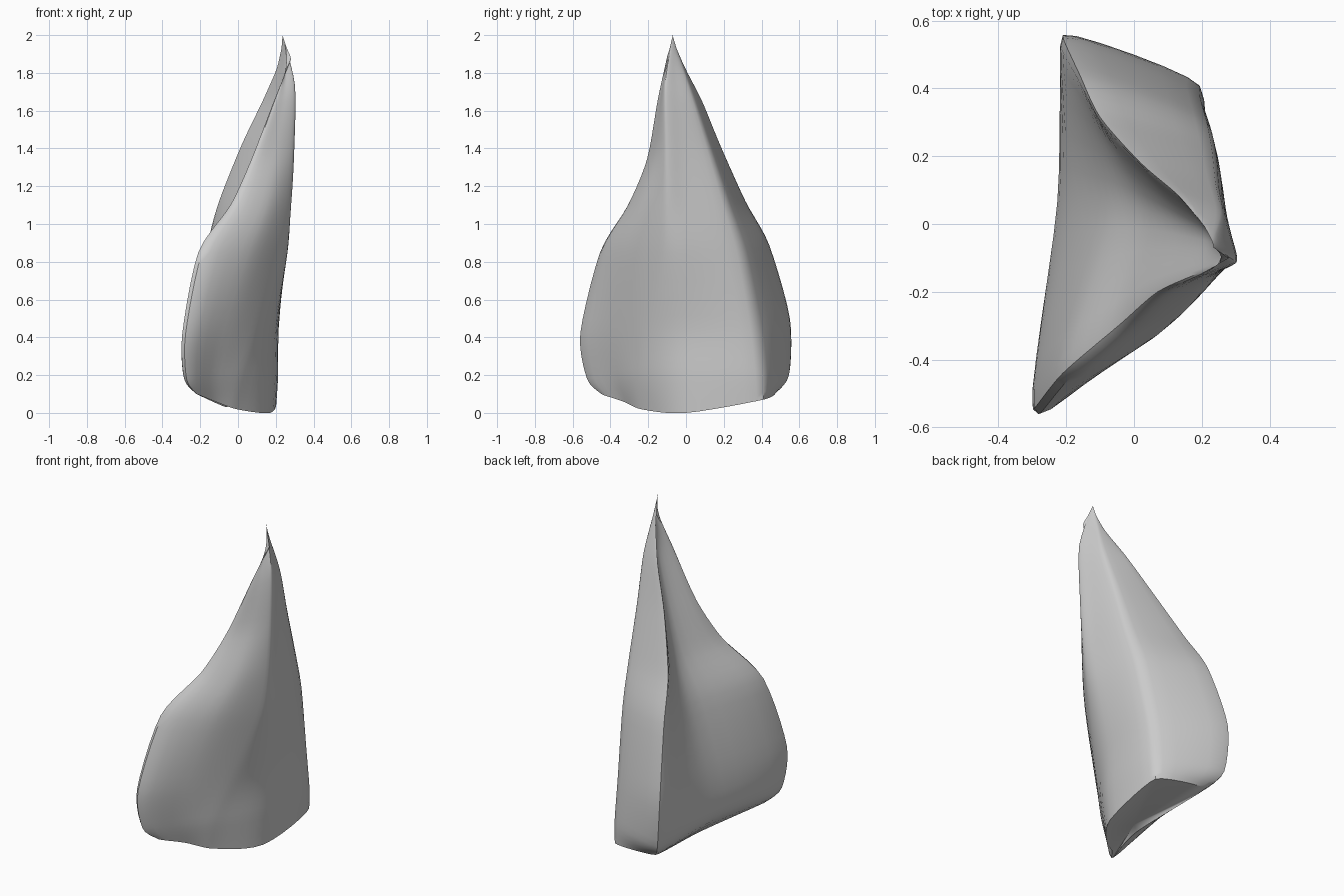
import bpy, bmesh
from mathutils import Vector

if "Cube" in bpy.data.objects:
    bpy.data.objects.remove(bpy.data.objects["Cube"])

# Rails running from base to tip: each is one fold or valley of the shell
front_ridge = [(-.22, -.44, .10), (-.285, -.51, .18), (-.295, -.545, .42), (-.21, -.44, .85),
               (-.04, -.295, 1.1), (.07, -.2, 1.34), (.19, -.145, 1.65), (.28, -.1, 1.87)]
front_crease = [(-.01, -.24, .02), (.03, -.25, .2), (.11, -.2, .45), (.235, -.125, .85),
                (.275, -.11, 1.1), (.295, -.11, 1.4), (.3, -.11, 1.74), (.235, -.07, 2.0)]
right_middle = [(.17, 0, 0), (.185, 0, .2), (.2, .02, .45), (.262, 0, .85),
                (.276, -.02, 1.1), (.285, -.03, 1.4), (.288, -.05, 1.7), (.235, -.068, 1.99)]
back_crease = [(.19, .41, .07), (.195, .405, .2), (.195, .375, .45), (.215, .3, .85),
               (.23, .22, 1.1), (.24, .125, 1.4), (.255, .035, 1.68), (.23, -.05, 1.93)]
back_ridge = [(-.12, .46, .1), (-.19, .545, .2), (-.21, .55, .5), (-.16, .44, .89),
              (-.1, .315, 1.12), (.02, .18, 1.42), (.13, .085, 1.65), (.21, -.01, 1.83)]
left_valley = [(-.06, -.05, .03), (-.22, .05, .2), (-.2, .07, .45), (-.08, .06, .85),
               (.03, .04, 1.1), (.14, 0, 1.4), (.215, -.03, 1.65), (.24, -.05, 1.82)]

# Soft belly pushed out of the front face, midway between its two folds
push = [-.01, .005, .03, .07, .055, .02, .005, 0]
front_belly = [(Vector(a) + Vector(b)) / 2 + Vector((.6, -.8, 0)) * d
               for a, b, d in zip(front_ridge, front_crease, push)]

rails = [front_ridge, front_belly, front_crease, right_middle,
         back_crease, back_ridge, left_valley]
roundness = [.8, 1, .6, 1, .5, .35, .9]
ROWS, COLS = 5, 6


def hermite(p, q, tp, tq, t):
    return (p * (2*t**3 - 3*t**2 + 1) + q * (3*t**2 - 2*t**3)
            + tp * (t**3 - 2*t**2 + t) + tq * (t**3 - t**2))


def smooth_rail(points):
    """Refine a rail lengthwise."""
    p = [Vector(v) for v in points]
    n = len(p)
    tan = [(p[min(i + 1, n - 1)] - p[max(i - 1, 0)]) * .4 for i in range(n)]
    out = [hermite(p[i], p[i + 1], tan[i], tan[i + 1], k / ROWS)
           for i in range(n - 1) for k in range(ROWS)]
    return out + [p[-1]]


def section(p):
    """Closed cross-section through one point of every rail."""
    n = len(p)
    tan = []
    for i in range(n):
        a, b = p[i] - p[i - 1], p[(i + 1) % n] - p[i]
        step = 1.2 * min(a.length, b.length)
        t = (a + b) / 2
        tan.append(t.normalized() * min(t.length, step) * roundness[i])
    return [hermite(p[i], p[(i + 1) % n], tan[i], tan[(i + 1) % n], k / COLS)
            for i in range(n) for k in range(COLS)]


# Folded shell lofted from the sections
bm = bmesh.new()
rings = [[bm.verts.new(v) for v in section(list(row))]
         for row in zip(*[smooth_rail(r) for r in rails])]
for low, high in zip(rings, rings[1:]):
    for i in range(len(low)):
        j = (i + 1) % len(low)
        bm.faces.new((low[i], low[j], high[j], high[i]))

# Closed base and closed tip
for ring in (rings[0], rings[-1]):
    mid = sum((v.co for v in ring), Vector()) / len(ring)
    c = bm.verts.new(mid)
    for i in range(len(ring)):
        bm.faces.new((ring[i - 1], ring[i], c))

bmesh.ops.recalc_face_normals(bm, faces=bm.faces)
mesh = bpy.data.meshes.new("folded_shell")
bm.to_mesh(mesh)
bm.free()
shell = bpy.data.objects.new("folded_shell", mesh)
bpy.context.collection.objects.link(shell)
bpy.context.view_layer.objects.active = shell
shell.select_set(True)
bpy.ops.object.shade_smooth_by_angle(angle=0.7)
